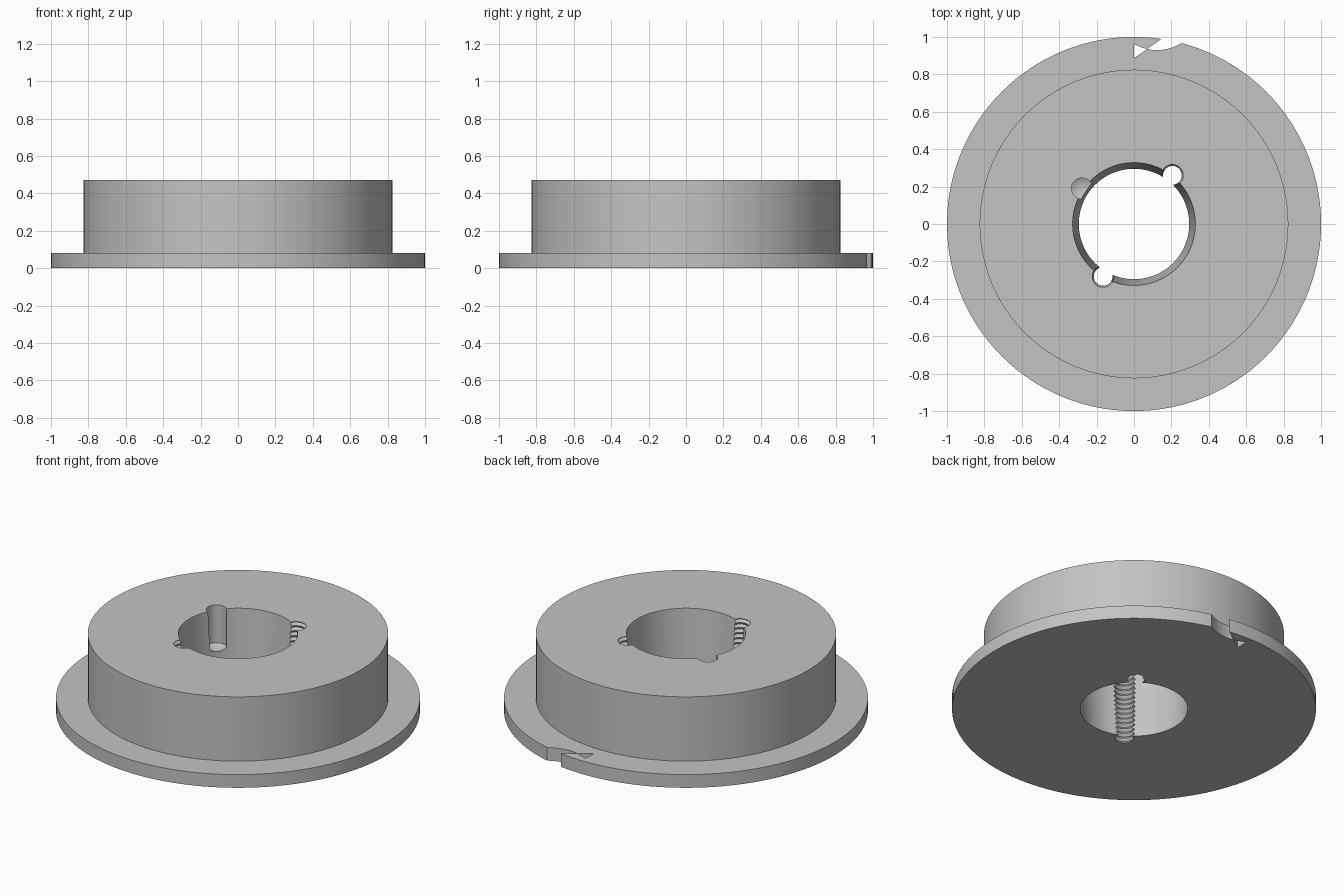
import bpy
import bmesh
import math
from mathutils import Matrix, Vector

cube = bpy.data.objects.get("Cube")
if cube:
    bpy.data.objects.remove(cube, do_unlink=True)

HEIGHT = 0.47
FLANGE = 0.08

steel = bpy.data.materials.new("plain grey")
steel.use_nodes = True
grey = (0.55, 0.55, 0.55, 1)
steel.diffuse_color = grey
steel.node_tree.nodes["Principled BSDF"].inputs["Base Color"].default_value = grey


def finish(name, bm):
    """Turn a bmesh into a linked object."""
    bmesh.ops.recalc_face_normals(bm, faces=bm.faces)
    mesh = bpy.data.meshes.new(name)
    bm.to_mesh(mesh)
    bm.free()
    obj = bpy.data.objects.new(name, mesh)
    bpy.context.collection.objects.link(obj)
    return obj


def revolve(name, profile, steps, closed=False, centre=(0, 0)):
    """Spin a (radius, height) profile around a vertical axis."""
    bm = bmesh.new()
    verts = [bm.verts.new((r, 0, z)) for r, z in profile]
    edges = [bm.edges.new(pair) for pair in zip(verts, verts[1:])]
    if closed:
        edges.append(bm.edges.new((verts[-1], verts[0])))
    bmesh.ops.spin(bm, geom=verts + edges, axis=(0, 0, 1), cent=(0, 0, 0),
                   angle=math.tau, steps=steps, use_merge=True)
    bmesh.ops.remove_doubles(bm, verts=bm.verts, dist=1e-5)
    bmesh.ops.transform(bm, matrix=Matrix.Translation((*centre, 0)), verts=bm.verts)
    return finish(name, bm)


def prism(name, outline, low, high):
    """Extrude a flat outline upwards."""
    bm = bmesh.new()
    face = bm.faces.new([bm.verts.new((x, y, low)) for x, y in outline])
    top = bmesh.ops.extrude_face_region(bm, geom=[face])["geom"]
    bmesh.ops.translate(bm, vec=(0, 0, high - low),
                        verts=[v for v in top if isinstance(v, bmesh.types.BMVert)])
    return finish(name, bm)


# Flanged hub with a tapered bore
hub = revolve("flanged_hub", [(0.295, 0), (1, 0), (1, FLANGE), (0.825, FLANGE),
                              (0.825, HEIGHT), (0.328, HEIGHT)], 160, closed=True)
hub.data.materials.append(steel)

# Threaded through holes on the bore wall
cutters = []
pitch = 0.03
thread = [(0, -pitch)]
for i in range(18):
    z = (i - 1) * pitch
    thread += [(0.05, z), (0.062, z + pitch / 2)]
thread += [(0.05, 17 * pitch), (0, 17 * pitch)]
for centre in ((0.205, 0.26), (-0.165, -0.28)):
    cutters.append(revolve("thread_cutter", thread, 32, centre=centre))

# Blind drilled hole with a conical tip
drill = [(0, 0.21), (0.056, 0.24), (0.056, HEIGHT + 0.05), (0, HEIGHT + 0.05)]
cutters.append(revolve("drill_cutter", drill, 32, centre=(-0.278, 0.19)))

# Rim notch: an arc crossed by a slanted edge leaves a small window and an open cut
start, end, sag = Vector((0, 0.962)), Vector((0.255, 0.967)), 0.035
arc = []
for i in range(13):
    t = i / 12
    point = start.lerp(end, t)
    arc.append((point.x, point.y - 4 * sag * t * (1 - t)))
split = 4
cross = (0.073, 0.937)
window = [(0, 0.887)] + [cross] + arc[split - 1::-1]
opening = [cross] + arc[split:] + [(0.30, 1.05), (0.23, 1.05)]
cutters.append(prism("window_cutter", window, -0.05, FLANGE + 0.05))
cutters.append(prism("opening_cutter", opening, -0.05, FLANGE + 0.05))

# Cut, then drop the helpers
bpy.ops.object.select_all(action="DESELECT")
hub.select_set(True)
bpy.context.view_layer.objects.active = hub
for cutter in cutters:
    cutter.hide_render = True
    cut = hub.modifiers.new(cutter.name, "BOOLEAN")
    cut.operation = "DIFFERENCE"
    cut.solver = "EXACT"
    cut.object = cutter
    bpy.ops.object.modifier_apply(modifier=cut.name)
    bpy.data.objects.remove(cutter, do_unlink=True)

for face in hub.data.polygons:
    face.material_index = 0
bpy.ops.object.shade_smooth_by_angle(angle=math.radians(25))
